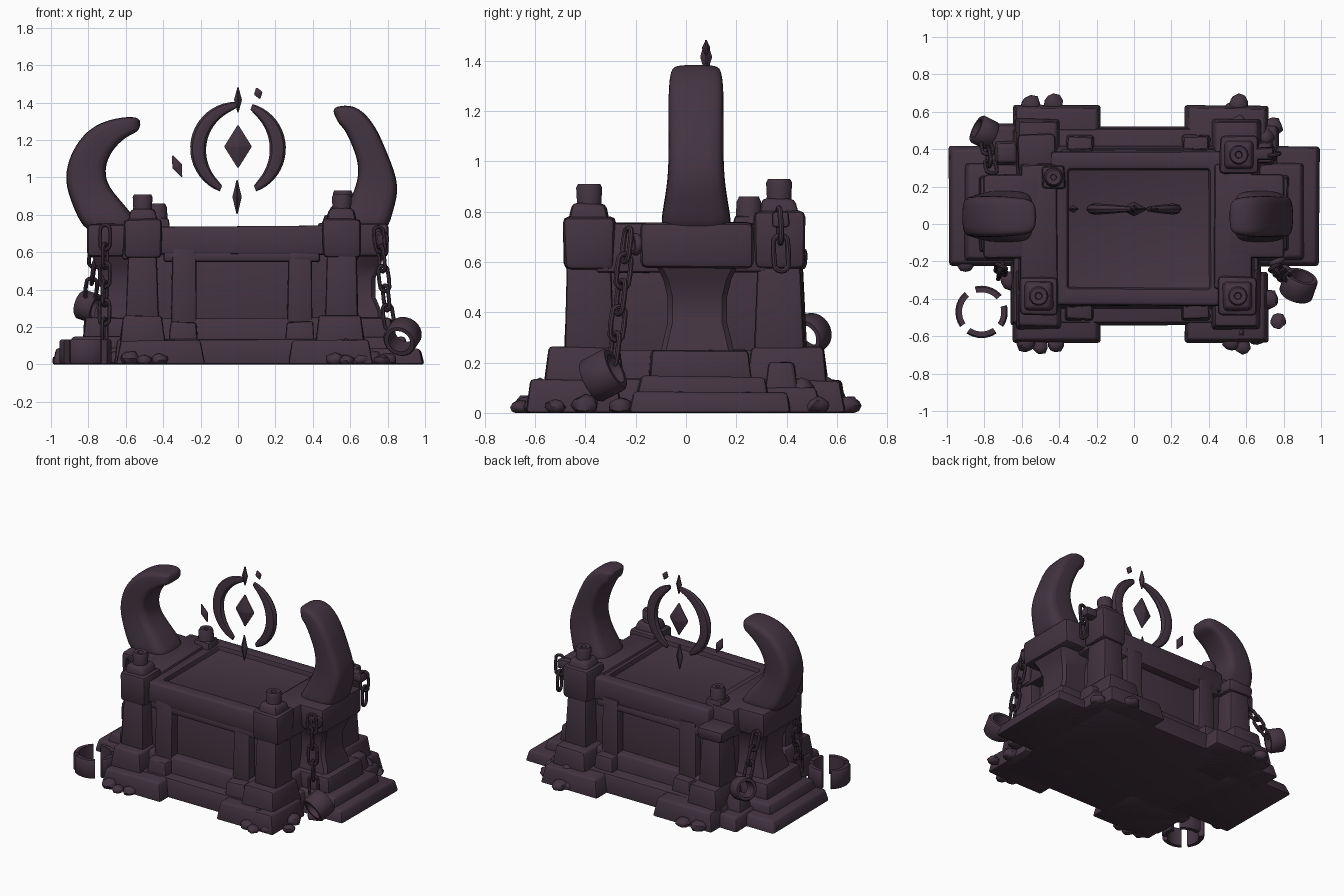
import bpy, bmesh, math, random
from mathutils import Vector, Matrix

if "Cube" in bpy.data.objects:
    bpy.data.objects.remove(bpy.data.objects["Cube"])

random.seed(4)
stone = bpy.data.materials.new("dark_purple_stone")
stone.diffuse_color = (0.056, 0.034, 0.052, 1)
stone.use_nodes = True
stone.node_tree.nodes["Principled BSDF"].inputs["Base Color"].default_value = stone.diffuse_color


def finish(bm, name):
    bmesh.ops.recalc_face_normals(bm, faces=bm.faces)
    me = bpy.data.meshes.new(name)
    bm.to_mesh(me)
    bm.free()
    me.materials.append(stone)
    ob = bpy.data.objects.new(name, me)
    bpy.context.collection.objects.link(ob)
    return ob


def block(name, x, y, z, taper=0.0, bevel=0.015, jitter=0.005, recess=None):
    """Worn box; taper pulls the top in, recess = (inset, depth) sinks the top."""
    bm = bmesh.new()
    bmesh.ops.create_cube(bm, size=1)
    c = Vector(((x[0] + x[1]) / 2, (y[0] + y[1]) / 2, (z[0] + z[1]) / 2))
    for v in bm.verts:
        t = taper if v.co.z > 0 else 0
        v.co = c + Vector((v.co.x * (x[1] - x[0] - 2 * t), v.co.y * (y[1] - y[0] - 2 * t),
                           v.co.z * (z[1] - z[0])))
        v.co.x += random.uniform(-jitter, jitter)
        v.co.y += random.uniform(-jitter, jitter)
        if z[0] > 0.01 or v.co.z > c.z:
            v.co.z += random.uniform(-jitter, jitter)
    if recess:
        top = max(bm.faces, key=lambda f: f.calc_center_median().z)
        bmesh.ops.inset_region(bm, faces=[top], thickness=recess[0])
        low = bmesh.ops.extrude_face_region(bm, geom=[top])
        bmesh.ops.delete(bm, geom=[top], context='FACES_ONLY')
        for v in low["geom"]:
            if isinstance(v, bmesh.types.BMVert):
                v.co.z -= recess[1]
    bmesh.ops.bevel(bm, geom=bm.edges[:], offset=bevel, segments=2, profile=0.5, affect='EDGES')
    return finish(bm, name)


def loft(name, rings, closed=False, subdiv=0):
    """Skin a row of equal-sized rings."""
    bm = bmesh.new()
    vs = [[bm.verts.new(p) for p in r] for r in rings]
    n, m = len(vs), len(vs[0])
    for i in range(n if closed else n - 1):
        a, b = vs[i], vs[(i + 1) % n]
        for j in range(m):
            bm.faces.new((a[j], a[(j + 1) % m], b[(j + 1) % m], b[j]))
    if not closed:
        bm.faces.new(vs[0])
        bm.faces.new(vs[-1])
    ob = finish(bm, name)
    if subdiv:
        ob.modifiers.new("smooth", 'SUBSURF').levels = subdiv
        ob.modifiers["smooth"].render_levels = subdiv
    return ob


def circle(n):
    return [(math.cos(2 * math.pi * k / n), math.sin(2 * math.pi * k / n)) for k in range(n)]


def arc_band(name, mat, r0, r1, h, a0, a1, n=16):
    """Flat band bent round local z; a full turn makes a closed shackle."""
    full = a1 - a0 >= 360
    rings = []
    for i in range(n if full else n + 1):
        a = math.radians(a0 + (a1 - a0) * i / n)
        sec = [(r0, -h / 2), (r1 - .008, -h / 2), (r1, -h / 2 + .01), (r1, h / 2 - .01),
               (r1 - .008, h / 2), (r0, h / 2)]
        rings.append([mat @ Vector((r * math.cos(a), r * math.sin(a), q)) for r, q in sec])
    return loft(name, rings, full)


def aim(pos, axis):
    return Matrix.Translation(pos) @ Vector(axis).to_track_quat('Z', 'Y').to_matrix().to_4x4()


def chain(name, p0, p1, n, width=0.03, rod=0.011):
    """Row of oval links, each turned a quarter from the last."""
    p0, p1 = Vector(p0), Vector(p1)
    step = (p1 - p0) / n
    half = step.length * 0.5 + rod * 1.4
    for i in range(n):
        m = aim(p0 + step * (i + .5), step) @ Matrix.Rotation(math.pi / 2 * (i % 2) + .3, 4, 'Z')
        rings = []
        for ca, sa in circle(16):
            cen = Vector((width * ca, 0, (half - width) * (1 if sa > 0.01 else -1 if sa < -.01 else 0)
                          + width * sa))
            rad = Vector((ca, 0, sa))
            rings.append([m @ (cen + rad * rod * u + Vector((0, rod * w, 0))) for u, w in circle(8)])
        loft(f"{name}_link_{i + 1}", rings, True)


def shard(name, c, hx, hy, hz, tilt=0.0):
    bm = bmesh.new()
    bmesh.ops.create_uvsphere(bm, u_segments=4, v_segments=2, radius=1)
    m = Matrix.Translation(c) @ Matrix.Rotation(tilt, 4, 'Y') @ Matrix.Diagonal((hx, hy, hz, 1))
    bm.transform(m)
    bmesh.ops.bevel(bm, geom=bm.edges[:], offset=0.004, segments=1, affect='EDGES')
    return finish(bm, name)


# Plinth and its four stepped corners
block("plinth", (-.66, .68), (-.54, .52), (0, .14), .015)
block("upper_plinth", (-.6, .62), (-.46, .42), (.1, .25), .02)
for fb, s in (("front", -1), ("back", 1)):
    for side, x0, x1 in (("left", -.65, -.18), ("right", .27, .72)):
        ys = sorted((s * .25, s * .635))
        block(f"{fb}_{side}_corner_step", (x0, x1), ys, (0, .13), .02)
        xp = (-.635, -.39) if side == "left" else (.41, .68)
        block(f"{fb}_{side}_corner_foot", xp, sorted((s * .24, s * .565)), (.1, .26), .022)

# Tomb body, pilasters, rails and sunken lid
block("tomb_body", (-.54, .56), (-.375, .345), (.1, .64), 0)
for fb, s in (("front", -1), ("back", 1)):
    o = -0.02
    for side, x0, x1 in (("left", -.36, -.22), ("right", .26, .40)):
        block(f"{fb}_{side}_pilaster", (x0, x1), sorted((s * .3, s * .425 + o)), (.12, .62), .006)
        block(f"{fb}_{side}_pilaster_foot", (x0 - .01, x1 + .01), sorted((s * .3, s * .5 + o)), (.08, .23), .012)
    block(f"{fb}_panel_sill", (-.24, .28), sorted((s * .3, s * .42 + o)), (.1, .17), .01)
    block(f"{fb}_under_rail", (-.4, .44), sorted((s * .3, s * .415 + o)), (.545, .6))
block("lid", (-.45, .5), (-.44, .39), (.585, .74), .005, recess=(.125, .035))
for side, x in (("left", (-.62, -.4)), ("right", (.42, .64))):
    block(f"{side}_side_rail", x, (-.36, .33), (.56, .755), .012)

# Corner posts with caps and round stubs
post_at = {"front_left": (-.51, -.385, .82), "front_right": (.555, -.385, .82),
           "back_right": (.56, .37, .84), "back_left": (-.52, .38, .7)}
for name, (px, py, top) in post_at.items():
    block(name + "_post", (px - .09, px + .09), (py - .1, py + .1), (.2, .62), .015)
    block(name + "_post_cap", (px - .1, px + .1), (py - .1, py + .1), (.57, top - .04), -.004, .025)
    if name == "back_left":
        continue
    block(name + "_post_shoulder", (px - .085, px + .085), (py - .085, py + .085), (top - .07, top + .012), .02, .02)
    prof = [(.056, top - .03), (.05, top + .02), (.053, top + .075), (.045, top + .09), (.02, top + .088), (.016, top + .07)]
    loft(name + "_stub", [[Vector((px + r * c, py + r * s, z)) for c, s in circle(14)] for r, z in prof])
block("short_post", (-.5, -.36), (.18, .32), (.6, .785), .012)
loft("short_post_stub", [[Vector((-.43 + r * c, .25 + r * s, z)) for c, s in circle(14)]
                         for r, z in ((.055, .75), (.05, .84), (.04, .86), (.016, .858), (.014, .84))])

# Side pedestals carrying the horns
for side, s in (("left", -1), ("right", 1)):
    def xs(a, b):
        return sorted((s * a, s * b))
    block(f"{side}_bottom_step", xs(.5, .995), (-.23, .42), (0, .085), .02)
    block(f"{side}_middle_step", xs(.5, .91), (-.2, .33), (.06, .145), .02)
    block(f"{side}_top_step", xs(.5, .83), (-.15, .26), (.12, .25), .012)
    prof = [(.775, .15, .22), (.765, .135, .29), (.735, .118, .36), (.735, .118, .46), (.76, .135, .53), (.79, .17, .6)]
    loft(f"{side}_pedestal_shaft", [[Vector((s * x, .045 + y, z)) for x, y in
         ((.5, -h), (xo - .02, -h), (xo, -h + .02), (xo, h - .02), (xo - .02, h), (.5, h))] for xo, h, z in prof])
    block(f"{side}_pedestal_cap", xs(.5, .805), (-.18, .265), (.575, .755), -.002, .025)
    block(f"{side}_back_bracket", xs(.6, .76), (.3, .46), (.0, .2), .03)
    block(f"{side}_back_footing", xs(.6, .78), (.2, .54), (.0, .1), .02)

# Horns: (outer x, z, inner x, z, half depth) from base to tip
horns = {"right": [(.8, .7, .5, .7, .15), (.82, .79, .55, .79, .135), (.862, .92, .61, .9, .115), (.84, 1.03, .645, 1.0, .11),
                   (.79, 1.15, .64, 1.09, .11), (.735, 1.28, .61, 1.17, .112), (.65, 1.375, .575, 1.25, .108),
                   (.57, 1.39, .54, 1.285, .1), (.49, 1.37, .54, 1.29, .085)],
         "left": [(-.8, .68, -.5, .7, .15), (-.865, .8, -.56, .8, .135), (-.905, .9, -.64, .89, .118), (-.928, 1.0, -.705, .97, .11),
                  (-.9, 1.12, -.71, 1.06, .11), (-.83, 1.23, -.68, 1.13, .112), (-.74, 1.295, -.64, 1.18, .108),
                  (-.62, 1.325, -.585, 1.225, .1), (-.51, 1.325, -.525, 1.245, .085)]}
for side, rows in horns.items():
    rings = []
    for ox, oz, ix, iz, h in rows:
        o, i = Vector((ox, .04, oz)), Vector((ix, .04, iz))
        rings.append([o.lerp(i, t) + Vector((0, h * d, 0)) for t, d in
                      ((0, -.75), (.14, -1), (.86, -1), (1, -.75), (1, .75), (.86, 1), (.14, 1), (0, .75))])
    loft(f"{side}_horn", rings, subdiv=2)

# Floating emblem: two crescents, diamond, spikes and shards
for side, a0, a1 in (("left", 92, 247), ("right", 72, -67)):
    rings = []
    for i in range(21):
        t = i / 20
        a = math.radians(a0 + (a1 - a0) * t)
        w = .016 + .027 * math.sin(math.pi * t) ** .7
        r = .233 - (w - .016) * .75
        rings.append([Vector(((r + w * c) * math.cos(a), .08 + .03 * s * (w / .043), 1.155 + (r + w * c) * math.sin(a)))
                      for c, s in circle(8)])
    loft(f"{side}_crescent", rings)
shard("emblem_diamond", (0, .08, 1.165), .078, .04, .125)
shard("top_spike", (0, .08, 1.415), .024, .027, .088)
shard("bottom_spike", (-.005, .08, .895), .028, .027, .115)
shard("left_shard", (-.325, .08, 1.06), .032, .022, .078, -.4)
shard("top_shard", (.108, .08, 1.45), .028, .02, .04, -.3)

# Hanging chains and shackles
chain("front_left_chain", (-.71, -.225, .73), (-.715, -.27, .13), 6)
chain("front_right_chain", (.75, -.23, .72), (.81, -.29, .2), 5)
chain("back_right_chain", (.75, .37, .8), (.745, .38, .58), 2)
chain("back_left_chain", (-.76, .28, .62), (-.79, .43, .36), 3)
arc_band("front_right_shackle", aim((.88, -.33, .15), (.3, .85, .45)), .062, .092, .12, 0, 360, 24)
arc_band("back_left_shackle", aim((-.8, .49, .31), (-.8, .4, .25)), .055, .08, .1, 0, 360, 24)
for k, (a0, a1) in enumerate(((130, 215), (235, 305), (325, 375), (40, 105))):
    arc_band(f"broken_shackle_{k + 1}", Matrix.Translation((-.815, -.47, .068)), .105, .14, .13, a0, a1, 8)
arc_band("chain_mount", aim((.765, -.2, .67), (.4, -1, 0)), .025, .045, .03, 0, 360, 16)
block("back_right_chain_mount", (.63, .75), (.34, .41), (.74, .8), .005)

# Rubble and broken root ends round the foot
rubble = [(-.58, -.63, .07), (-.5, -.655, .05), (-.42, -.64, .055), (.52, -.63, .06), (.58, -.655, .05), (.66, -.6, .06),
          (-.55, .635, .065), (-.43, .645, .06), (.52, .6, .06), (.56, .64, .065), (.64, .58, .06), (.74, .52, .065),
          (.77, -.52, .05), (.8, -.26, .06), (-.9, -.21, .06), (-.8, .36, .06), (.72, -.4, .07), (-.66, -.3, .07),
          (.58, -.58, .13), (.56, .55, .15), (.7, .46, .14), (-.5, .58, .1), (.85, .36, .07), (-.95, .36, .05)]
for k, (x, y, r) in enumerate(rubble):
    bm = bmesh.new()
    bmesh.ops.create_icosphere(bm, subdivisions=2, radius=1)
    w = min(r, .065) * .85
    for v in bm.verts:
        q = v.co * random.uniform(.85, 1.1)
        v.co = Vector((x + q.x * w, y + q.y * w, max(0, r * .45 + q.z * r * .6)))
    for v in bm.verts:
        v.co.y = max(-.7, min(.7, v.co.y))
    finish(bm, f"rubble_{k + 1}")

# Smooth shading with crisp corners
bpy.ops.object.select_all(action='SELECT')
bpy.context.view_layer.objects.active = bpy.context.selected_objects[0]
bpy.ops.object.shade_smooth_by_angle(angle=math.radians(40))
